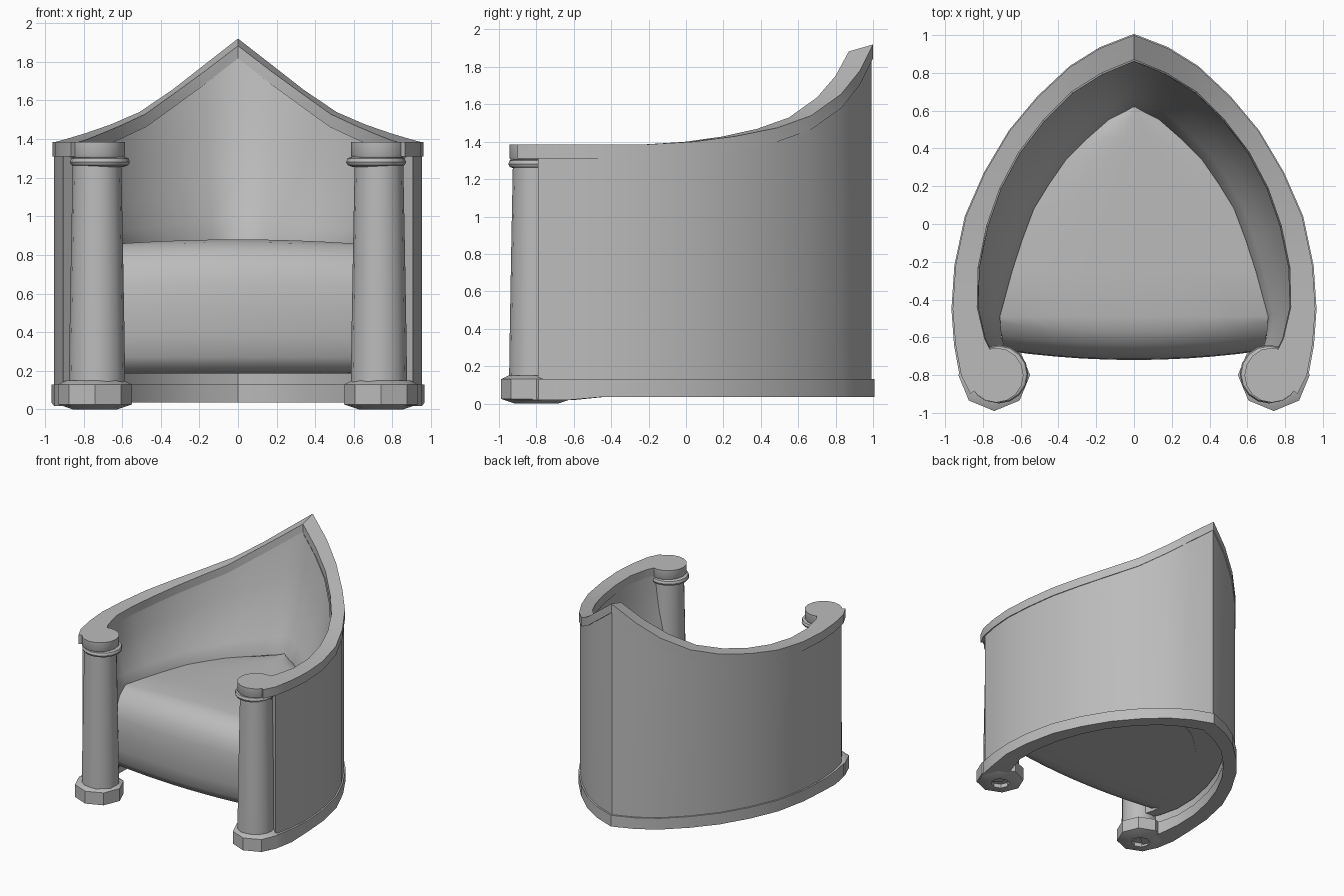
import bpy
import bmesh
import math
from mathutils import Vector

cube = bpy.data.objects.get("Cube")
if cube:
    bpy.data.objects.remove(cube, do_unlink=True)

# One grey material for the whole chair
grey = bpy.data.materials.new("warm grey")
grey.use_nodes = True
colour = (0.5, 0.5, 0.5, 1.0)
grey.diffuse_color = colour
grey.node_tree.nodes["Principled BSDF"].inputs["Base Color"].default_value = colour


def finish(name, bm, angle):
    """Turn a bmesh into a shaded object."""
    bmesh.ops.remove_doubles(bm, verts=bm.verts, dist=0.0005)
    bmesh.ops.recalc_face_normals(bm, faces=bm.faces)
    mesh = bpy.data.meshes.new(name)
    bm.to_mesh(mesh)
    bm.free()
    mesh.materials.append(grey)
    obj = bpy.data.objects.new(name, mesh)
    bpy.context.collection.objects.link(obj)
    bpy.ops.object.select_all(action="DESELECT")
    obj.select_set(True)
    bpy.context.view_layer.objects.active = obj
    bpy.ops.object.shade_smooth_by_angle(angle=math.radians(angle))
    return obj


def loft(name, sections, angle=35):
    """Skin a row of closed sections and cap both ends."""
    bm = bmesh.new()
    rings = [[bm.verts.new(p) for p in section] for section in sections]
    for a, b in zip(rings, rings[1:]):
        for i in range(len(a)):
            j = (i + 1) % len(a)
            bm.faces.new((a[i], a[j], b[j], b[i]))
    bm.faces.new(rings[0])
    bm.faces.new(rings[-1])
    return finish(name, bm, angle)


def lathe(name, profile, centre, sides, angle=35):
    """Turn a (radius, height) profile round a vertical axis."""
    bm = bmesh.new()
    rings = []
    for radius, z in profile:
        ring = []
        for k in range(sides):
            t = math.tau * k / sides
            ring.append(bm.verts.new((centre[0] + radius * math.cos(t),
                                      centre[1] + radius * math.sin(t), z)))
        rings.append(ring)
    for a, b in zip(rings, rings[1:]):
        for i in range(sides):
            j = (i + 1) % sides
            bm.faces.new((a[i], a[j], b[j], b[i]))
    bm.faces.new(rings[0])
    bm.faces.new(rings[-1])
    return finish(name, bm, angle)


# Half plan from the back point to the arm end:
# outer wall, rim height, inner rim, seat edge
stations = [
    ((0, 1), 1.92, (0, .87), (0, .62)),
    ((.18, .93), 1.78, (.17, .8), (.13, .555)),
    ((.34, .83), 1.655, (.33, .7), (.25, .45)),
    ((.51, .67), 1.54, (.48, .55), (.36, .34)),
    ((.66, .49), 1.475, (.61, .38), (.45, .21)),
    ((.79, .27), 1.43, (.71, .19), (.53, .08)),
    ((.89, .04), 1.4, (.78, -.01), (.59, -.08)),
    ((.945, -.22), 1.385, (.825, -.23), (.645, -.25)),
    ((.96, -.45), 1.385, (.83, -.44), (.71, -.49)),
    ((.945, -.64), 1.385, (.79, -.61), (.7, -.6)),
    ((.915, -.8), 1.385, (.76, -.67), (.68, -.67)),
    ((.865, -.9), 1.385, (.72, -.78), (.68, -.7)),
]
TRIM = 0.075
SEAT_Z = 0.86
SEAT_BASE = 0.19


def both_sides(section_of, count):
    """Sections of the left half, then the right half mirrored."""
    half = [section_of(*s) for s in stations[:count]]
    mirrored = [[(-x, y, z) for x, y, z in sec] for sec in half[1:]]
    return half[::-1] + mirrored


def inset(outer, inner, amount):
    return Vector(outer).lerp(Vector(inner), amount)


def dip(top):
    """The rim tilts inward towards the peak."""
    return top - 0.07 * (top - 1.385)


def wall(outer, top, inner, edge):
    o, i = inset(outer, inner, .06), inset(outer, inner, .9)
    return [(*o, top - .04), (*i, dip(top) - .04), (*i, .1), (*o, .1)]


def trim(outer, top, inner, edge):
    return [(*outer, top), (*inner, dip(top)),
            (*inner, dip(top) - TRIM), (*outer, top - TRIM)]


def base(outer, top, inner, edge):
    o = inset(outer, inner, -.05)
    low = .035 if outer[1] > -.6 else .018
    return [(*o, .13), (*inner, .13), (*inner, low), (*o, low)]


def padding(outer, top, inner, edge):
    # Sloping back rest that scoops in to meet the seat
    start = dip(top) - TRIM + .01
    pts = []
    for drop, depth in ((0, .03), (.3, .2), (.6, .46), (.85, .78), (1, 1)):
        p = inset(inner, edge, depth)
        pts.append((*p, start + (SEAT_Z - start) * drop))
    return pts + [(*edge, SEAT_BASE), (*inner, SEAT_BASE)]


loft("curved_wall", both_sides(wall, 11))
loft("rim_trim", both_sides(trim, 12))
loft("base_trim", both_sides(base, 12))
loft("inner_padding", both_sides(padding, 11), 50)

# Seat cushion: side profile (y, z, half width) swept across the width
rows = [(s[3][1], SEAT_Z + .02, s[3][0] + .01) for s in stations[:9]]
rows += [(-.57, .865, .71), (-.64, .82, .7), (-.69, .75, .69),
         (-.715, .65, .69), (-.72, .52, .69), (-.712, .38, .69),
         (-.69, .27, .69), (-.65, .21, .69), (-.58, SEAT_BASE, .7)]
rows += [(s[3][1], SEAT_BASE - .005, s[3][0] + .01) for s in stations[8::-1]]
columns = 10
sections = []
for c in range(columns + 1):
    u = 2 * c / columns - 1
    section = []
    for y, z, width in rows:
        back = .05 * u * u if y < -.52 else 0
        crown = .03 * u * u if z > .7 else 0
        section.append((u * width, y + back, z - crown))
    sections.append(section)
loft("seat_cushion", sections, 45)

# Front columns with capital, collar and foot
shaft = [(.146, .12), (.142, .4), (.135, .8), (.125, 1.32)]
collar = [(.12, 1.255), (.148, 1.265), (.155, 1.28), (.148, 1.3), (.12, 1.31)]
capital = [(.14, 1.305), (.145, 1.315), (.145, 1.385)]
foot = [(.075, .035), (.075, 0), (.115, 0), (.19, .025), (.19, .13), (.15, .15)]
for side, sign in (("left", 1), ("right", -1)):
    centre = (sign * .73, -.8)
    lathe(side + "_column", shaft, centre, 16)
    lathe(side + "_collar", collar, (sign * .715, -.795), 16)
    lathe(side + "_capital", capital, centre, 16)
    lathe(side + "_foot", foot, (sign * .74, -.8), 8, 30)
